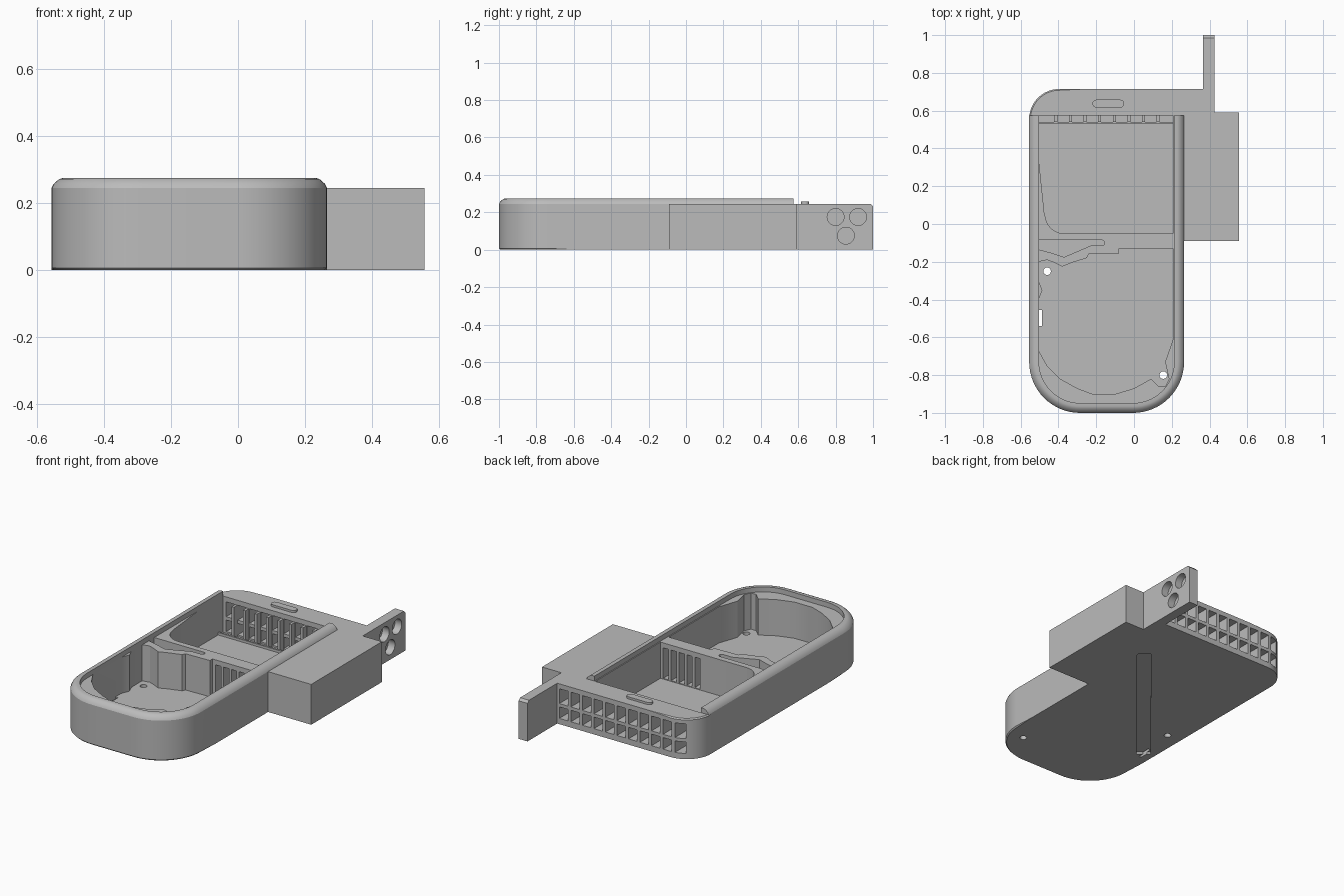
import bpy, bmesh, math
from mathutils import Vector, Matrix

if "Cube" in bpy.data.objects:
    bpy.data.objects.remove(bpy.data.objects["Cube"])

grey = bpy.data.materials.new("light grey")
grey.use_nodes = True
COL = (0.5, 0.5, 0.5, 1)
grey.diffuse_color = COL
grey.node_tree.nodes["Principled BSDF"].inputs["Base Color"].default_value = COL

DECK, TOP, FLOOR = 0.245, 0.275, 0.025
LEFT, RIGHT, FRONT, R = -0.555, 0.265, -1.0, 0.27


def finish(name, bm):
    bmesh.ops.recalc_face_normals(bm, faces=bm.faces)
    me = bpy.data.meshes.new(name)
    bm.to_mesh(me)
    bm.free()
    me.materials.append(grey)
    ob = bpy.data.objects.new(name, me)
    bpy.context.collection.objects.link(ob)
    return ob


def add_prism(bm, pts, z0, z1):
    base = bm.faces.new([bm.verts.new((x, y, z0)) for x, y in pts])
    geo = bmesh.ops.extrude_face_region(bm, geom=[base])["geom"]
    bmesh.ops.translate(bm, vec=(0, 0, z1 - z0),
                        verts=[g for g in geo if isinstance(g, bmesh.types.BMVert)])


def prism(name, pts, z0, z1):
    bm = bmesh.new()
    add_prism(bm, pts, z0, z1)
    return finish(name, bm)


def rect(x0, x1, y0, y1):
    return [(x0, y0), (x1, y0), (x1, y1), (x0, y1)]


def boxes(name, items):
    bm = bmesh.new()
    for x0, x1, y0, y1, z0, z1 in items:
        add_prism(bm, rect(x0, x1, y0, y1), z0, z1)
    return finish(name, bm)


def arc(cx, cy, r, a0, a1, n=16):
    return [(cx + r * math.cos(math.radians(a0 + (a1 - a0) * i / n)),
             cy + r * math.sin(math.radians(a0 + (a1 - a0) * i / n))) for i in range(n + 1)]


def front_u(inset=0):
    # the rounded front end, running from left side to right side
    r = R - inset
    return (arc(LEFT + R, FRONT + R, r, 180, 270) +
            arc(RIGHT - R, FRONT + R, r, 270, 360))


def cylinders(name, spots, r, depth, axis):
    bm = bmesh.new()
    turn = Matrix.Rotation(math.pi / 2, 4, axis) if axis else Matrix()
    for p in spots:
        bmesh.ops.create_cone(bm, cap_ends=True, segments=32, radius1=r, radius2=r,
                              depth=depth, matrix=Matrix.Translation(p) @ turn)
    return finish(name, bm)


def cut(ob, cutter):
    cutter.hide_render = True
    m = ob.modifiers.new("cut", "BOOLEAN")
    m.operation, m.solver, m.object = "DIFFERENCE", "EXACT", cutter
    bpy.context.view_layer.objects.active = ob
    bpy.ops.object.modifier_apply(modifier=m.name)
    bpy.data.objects.remove(cutter)


def smooth(ob):
    bpy.ops.object.select_all(action="DESELECT")
    ob.select_set(True)
    bpy.context.view_layer.objects.active = ob
    bpy.ops.object.shade_smooth_by_angle(angle=math.radians(28))


# Main tray
outline = front_u() + [(RIGHT, 0.59), (0.365, 0.59), (0.365, 0.715)] + arc(-0.395, 0.555, 0.16, 90, 180)
body = prism("tray_body", outline, 0, DECK)
bm = bmesh.new()
bm.from_mesh(body.data)
rims = [e for e in bm.edges
        if all(v.co.z < 0.001 for v in e.verts) and sum(v.co.y for v in e.verts) < -1
        or all(v.co.z > 0.2 and v.co.y > 0.56 and v.co.x < 0.36 for v in e.verts)]
bmesh.ops.bevel(bm, geom=rims, offset=0.007, segments=1, affect="EDGES")
bm.to_mesh(body.data)
bm.free()

# Rear bay with one rounded corner
rear = [(-0.505, 0.575), (-0.505, 0.35), (-0.475, 0.06)] + arc(-0.37, 0.05, 0.1, 190, 270, 10)
cut(body, prism("rear_bay", rear + [(0.207, -0.05), (0.207, 0.575)], FLOOR, 0.4))

# Front bay with its uneven contour
front = [(0.207, -0.13), (-0.08, -0.13), (-0.08, -0.155), (-0.24, -0.16), (-0.25, -0.18),
         (-0.33, -0.205), (-0.38, -0.225), (-0.42, -0.205), (-0.46, -0.19), (-0.505, -0.2),
         (-0.505, -0.3), (-0.485, -0.35), (-0.505, -0.4), (-0.505, -0.67), (-0.46, -0.75),
         (-0.39, -0.82), (-0.3, -0.87), (-0.22, -0.9), (-0.1, -0.9), (0, -0.87), (0.09, -0.82),
         (0.13, -0.86), (0.165, -0.86), (0.185, -0.82), (0.165, -0.73), (0.207, -0.61)]
cut(body, prism("front_bay", front, FLOOR, 0.4))

# Tapered channel in the divider
channel = [(-0.505, -0.085), (-0.17, -0.085)] + arc(-0.17, -0.1, 0.015, 80, -80, 6) + [
    (-0.23, -0.115), (-0.3, -0.145), (-0.37, -0.175), (-0.43, -0.155), (-0.505, -0.135)]
cut(body, prism("divider_channel", channel, 0.1, 0.4))

# Slots through the divider
cut(body, boxes("divider_slots", [(x, x + 0.036, -0.145, -0.035, FLOOR + 0.005, 0.215)
                                  for x in [-0.06 + 0.053 * i for i in range(5)]]))

# Two rows of rear vents
vents = []
pitch = 0.0775
for i in range(11):
    x = 0.322 - pitch * i
    y = 0.55 if x < 0.18 else 0.62
    for z0, z1 in ((0.035, 0.105), (0.125, 0.215)):
        vents.append((x - 0.029, x + 0.029, y, 0.76, z0, z1))
cut(body, boxes("rear_vents", vents))

# Floor holes, side slot and underside cable groove
cut(body, cylinders("floor_holes", [(-0.46, -0.25, 0), (0.155, -0.8, 0)], 0.02, 0.2, None))
cut(body, boxes("cable_slot", [(-0.505, -0.488, -0.54, -0.455, -0.1, 0.1)]))
a, b = Vector((-0.49, -0.5)), Vector((0.24, 0.375))
side = (b - a).orthogonal().normalized() * 0.04
cut(body, prism("cable_groove", [a + side, a - side, b - side, b + side], -0.05, 0.012))
smooth(body)

# Fins inside the rear vents
boxes("vent_fins", [(x - 0.008, x + 0.008, 0.54, 0.577, FLOOR - 0.002, 0.215)
                    for x in [0.322 - pitch * (i + 0.5) for i in range(2, 10)]])
boxes("vent_sill", [(-0.505, 0.207, 0.53, 0.54, FLOOR - 0.002, 0.04)])

# Raised rail around the sides and front, with a rounded outer shoulder
section = [(0, DECK), (0.006, 0.257), (0.022, 0.271), (0.034, TOP), (0.052, TOP), (0.052, DECK)]
bm = bmesh.new()
rows = []
for inset, z in section:
    path = [(LEFT + inset, 0.575)] + front_u(inset) + [(RIGHT - inset, 0.575)]
    rows.append([bm.verts.new((x, y, z)) for x, y in path])
for lo, hi in zip(rows, rows[1:] + rows[:1]):
    for i in range(len(lo) - 1):
        bm.faces.new((lo[i], lo[i + 1], hi[i + 1], hi[i]))
for end in (0, -1):
    bm.faces.new([row[end] for row in rows])
smooth(finish("lid_rail", bm))

# Latch bump on the rear deck
pill = arc(-0.073, 0.637, 0.021, -90, 90, 10) + arc(-0.199, 0.637, 0.021, 90, 270, 10)
smooth(prism("latch_bump", pill, DECK - 0.005, 0.258))

# Side block
boxes("side_block", [(RIGHT, 0.555, -0.09, 0.59, 0, DECK)])

# Rear tab with three blind sockets
tab = boxes("rear_tab", [(0.365, 0.425, 0.59, 1.0, 0, DECK)])
bm = bmesh.new()
bm.from_mesh(tab.data)
tip = [e for e in bm.edges if all(v.co.y > 0.9 and v.co.z > 0.2 for v in e.verts)]
bmesh.ops.bevel(bm, geom=tip, offset=0.014, segments=1, affect="EDGES")
bm.to_mesh(tab.data)
bm.free()
cut(tab, cylinders("tab_sockets", [(0.43, 0.8, 0.175), (0.43, 0.92, 0.175), (0.43, 0.855, 0.075)],
                   0.045, 0.1, "Y"))
smooth(tab)
